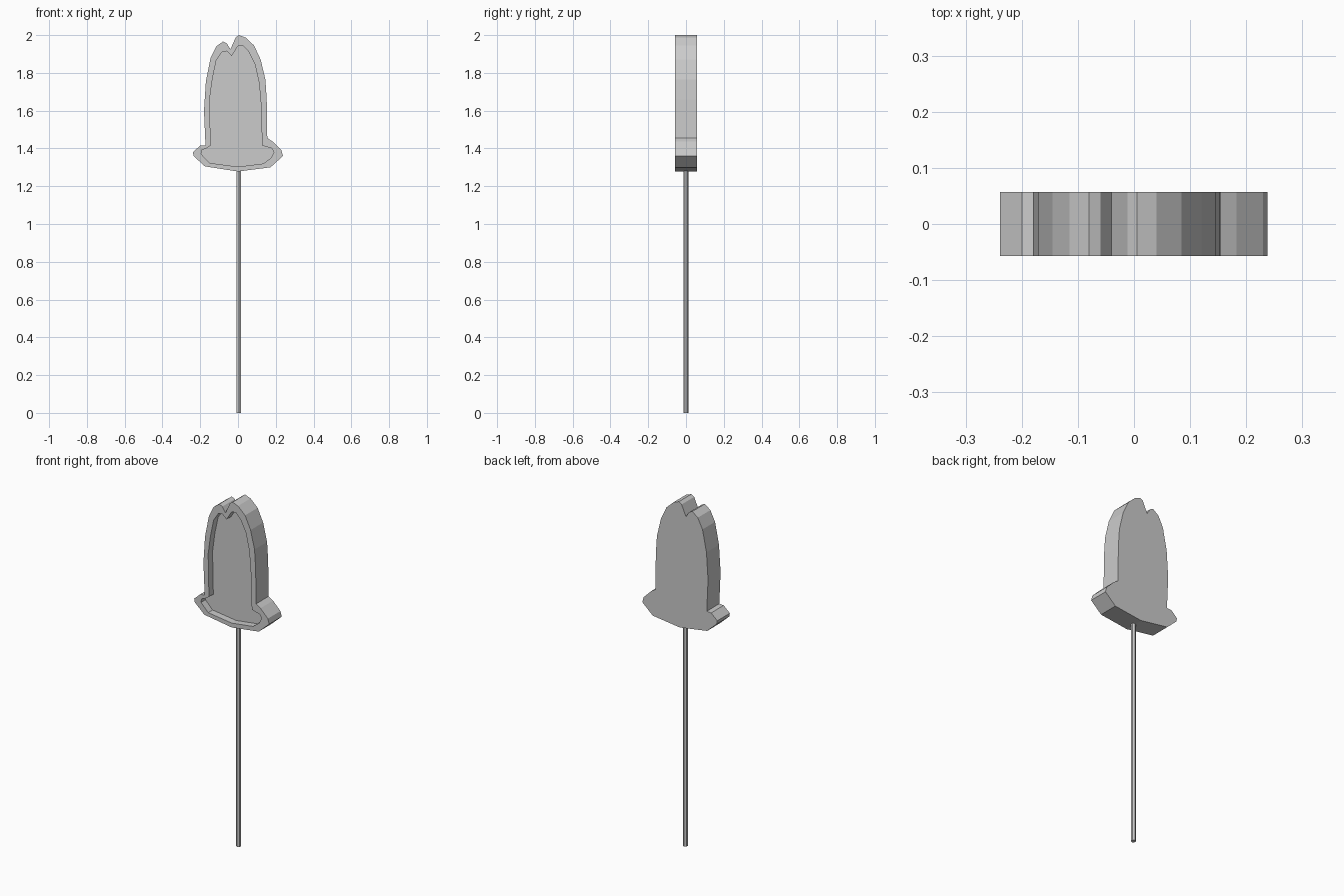
import bpy, bmesh
from mathutils import Vector

if "Cube" in bpy.data.objects:
    bpy.data.objects.remove(bpy.data.objects["Cube"])

HALF = 0.057      # half thickness of the head
RECESS = 0.04     # depth of the front panel

OUTER = [(-.04, 1.925), (-.012, 1.988), (.005, 2.0), (.04, 1.987), (.085, 1.945),
         (.12, 1.87), (.145, 1.765), (.152, 1.66), (.155, 1.455), (.183, 1.437),
         (.23, 1.39), (.238, 1.36), (.172, 1.30), (0, 1.278), (-.175, 1.305),
         (-.235, 1.36), (-.239, 1.38), (-.20, 1.415), (-.172, 1.417), (-.18, 1.60),
         (-.17, 1.755), (-.145, 1.88), (-.115, 1.94), (-.08, 1.966), (-.06, 1.957)]
INNER = [(-.033, 1.89), (0, 1.943), (.025, 1.945), (.055, 1.915), (.09, 1.845),
         (.11, 1.755), (.12, 1.66), (.128, 1.415), (.18, 1.40), (.19, 1.38),
         (.175, 1.35), (.135, 1.32), (0, 1.303), (-.15, 1.323), (-.195, 1.37),
         (-.193, 1.39), (-.165, 1.402), (-.145, 1.415), (-.15, 1.66), (-.135, 1.77),
         (-.115, 1.865), (-.085, 1.91), (-.06, 1.915)]


def finish(bm, name):
    bmesh.ops.recalc_face_normals(bm, faces=bm.faces)
    mesh = bpy.data.meshes.new(name)
    bm.to_mesh(mesh)
    bm.free()
    ob = bpy.data.objects.new(name, mesh)
    bpy.context.collection.objects.link(ob)
    return ob


def walls(bm, outline, y_front, y_back):
    """Side walls along an outline, capped at the back; returns front edges."""
    a = [bm.verts.new((x, y_front, z)) for x, z in outline]
    b = [bm.verts.new((x, y_back, z)) for x, z in outline]
    n = len(a)
    for i in range(n):
        j = (i + 1) % n
        bm.faces.new((a[i], a[j], b[j], b[i]))
    bm.faces.new(b)
    return [bm.edges.get((a[i], a[(i + 1) % n])) for i in range(n)]


# Head: thick silhouette with a sunken front panel and a raised rim
bm = bmesh.new()
rim = walls(bm, OUTER, -HALF, HALF) + walls(bm, INNER, -HALF, -HALF + RECESS)
bmesh.ops.triangle_fill(bm, edges=rim, use_beauty=True, use_dissolve=False,
                        normal=Vector((0, -1, 0)))
finish(bm, "head")

# Stick: six-sided rod with an edge facing front and back
bpy.ops.mesh.primitive_cylinder_add(vertices=6, radius=0.013, depth=1.29,
                                    location=(0.004, 0, 0.645))
bpy.context.object.name = "stick"
